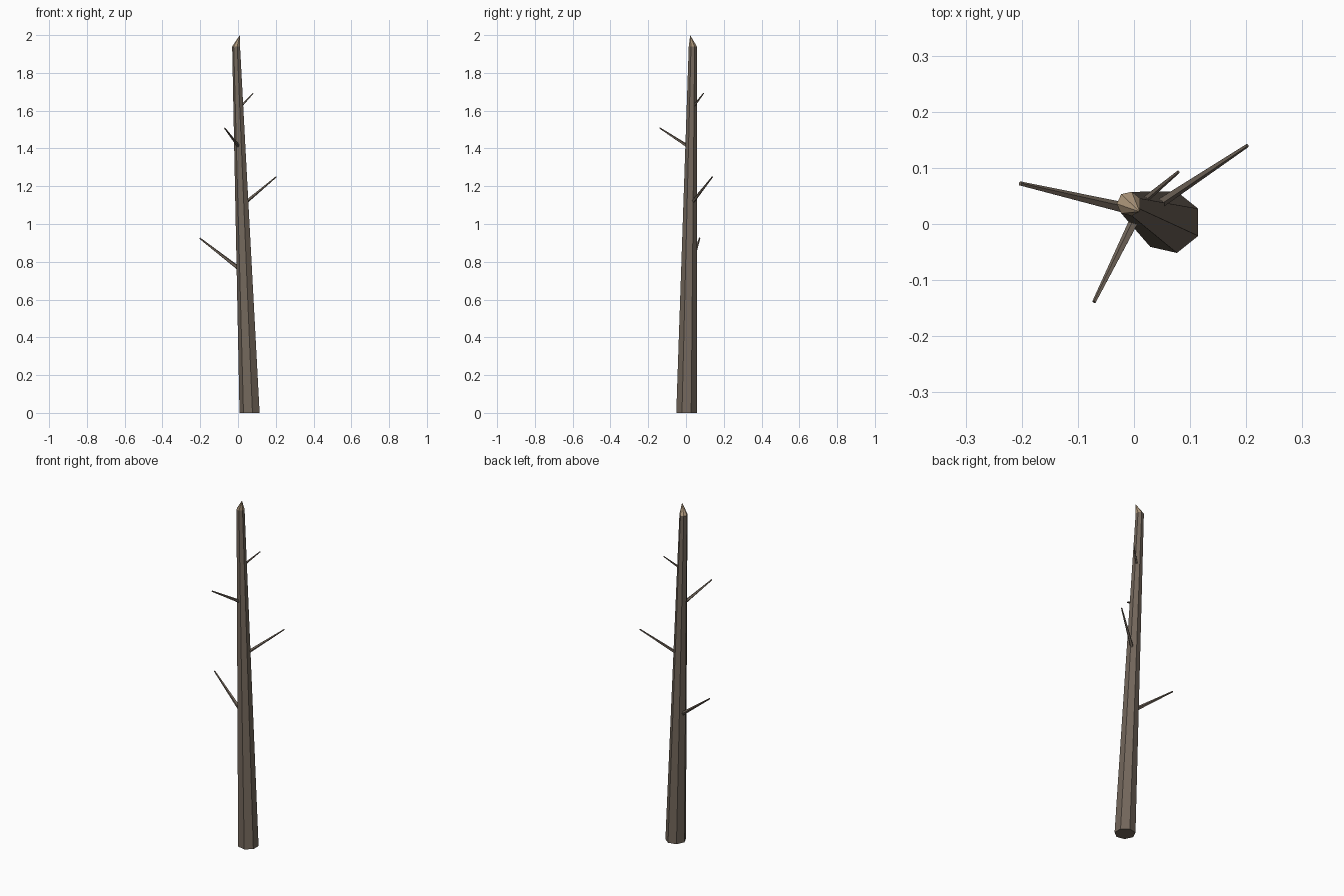
import bpy, bmesh
from math import cos, sin, tau, pi
from mathutils import Vector

if "Cube" in bpy.data.objects:
    bpy.data.objects.remove(bpy.data.objects["Cube"])


def material(name, colour):
    m = bpy.data.materials.new(name)
    m.diffuse_color = (*colour, 1)
    m.use_nodes = True
    m.node_tree.nodes["Principled BSDF"].inputs["Base Color"].default_value = m.diffuse_color
    return m


bark = material("bark", (0.17, 0.135, 0.105))
raw_wood = material("raw_wood", (0.42, 0.31, 0.20))


def make_object(name, bm, mats):
    bmesh.ops.recalc_face_normals(bm, faces=bm.faces)
    me = bpy.data.meshes.new(name)
    bm.to_mesh(me)
    bm.free()
    for m in mats:
        me.materials.append(m)
    ob = bpy.data.objects.new(name, me)
    bpy.context.collection.objects.link(ob)
    return ob


def ring(bm, centre, radius, sides, u, v, phase=0.0):
    return [bm.verts.new(centre + radius * (cos(a) * u + sin(a) * v))
            for a in (phase + tau * i / sides for i in range(sides))]


def bridge(bm, a, b):
    for i in range(len(a)):
        j = (i + 1) % len(a)
        bm.faces.new((a[i], a[j], b[j], b[i]))


X, Y = Vector((1, 0, 0)), Vector((0, 1, 0))
BASE, TOP = Vector((0.064, 0.003, 0)), Vector((-0.009, 0.036, 1.94))

# Leaning seven-sided trunk with a splintered point of bare wood
bm = bmesh.new()
low = ring(bm, BASE, 0.056, 7, X, Y, pi / 7)
high = ring(bm, TOP, 0.022, 7, X, Y, pi / 7)
bridge(bm, low, high)
bm.faces.new(low)
apex = bm.verts.new((0.01, 0.022, 2.0))
for i in range(7):
    f = bm.faces.new((high[i], high[(i + 1) % 7], apex))
    f.material_index = 1
make_object("trunk", bm, [bark, raw_wood])

# Bare branches: height on the trunk axis, tip, base radius, tip radius
branches = [
    (0.74, (-0.203, 0.072, 0.925), 0.012, 0.004),
    (1.10, (0.202, 0.140, 1.250), 0.010, 0.0035),
    (1.40, (-0.071, -0.139, 1.508), 0.010, 0.0035),
    (1.61, (0.079, 0.093, 1.692), 0.007, 0.003),
]
for n, (z, tip, r0, r1) in enumerate(branches, 1):
    start, end = BASE.lerp(TOP, z / 1.94), Vector(tip)
    d = (end - start).normalized()
    u = d.cross(Vector((0, 0, 1))).normalized()
    v = d.cross(u)
    bm = bmesh.new()
    a = ring(bm, start, r0, 5, u, v)
    b = ring(bm, end, r1, 5, u, v)
    bridge(bm, a, b)
    bm.faces.new(a)
    bm.faces.new(b)
    make_object(f"branch_{n}", bm, [bark])
